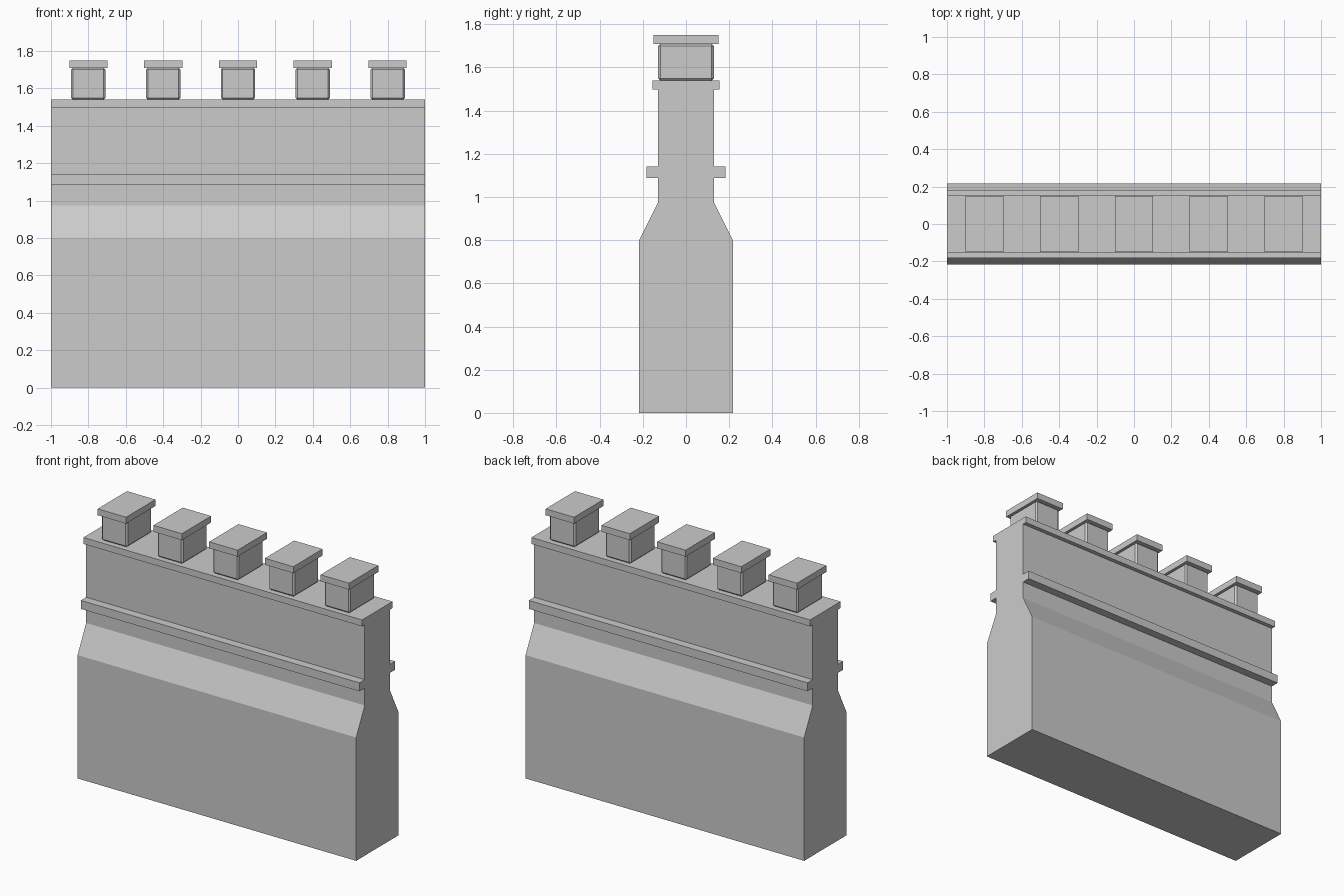
import bpy, bmesh

if "Cube" in bpy.data.objects:
    bpy.data.objects.remove(bpy.data.objects["Cube"])


def finish(name, bm):
    bmesh.ops.recalc_face_normals(bm, faces=bm.faces)
    mesh = bpy.data.meshes.new(name)
    bm.to_mesh(mesh)
    bm.free()
    obj = bpy.data.objects.new(name, mesh)
    bpy.context.collection.objects.link(obj)
    return obj


def box(name, x, y, z, bevel=0):
    """Box from (min, max) ranges, optionally with bevelled edges."""
    bm = bmesh.new()
    bmesh.ops.create_cube(bm, size=1)
    for v in bm.verts:
        v.co = [r[0] if c < 0 else r[1] for c, r in zip(v.co, (x, y, z))]
    if bevel:
        bmesh.ops.bevel(bm, geom=bm.edges[:], offset=bevel, segments=1,
                        profile=0.5, affect='EDGES')
    return finish(name, bm)


def extrude_along_x(name, half_profile, half_length):
    """Mirror a (y, z) half profile across y = 0 and extrude it along x."""
    outline = half_profile + [(-y, z) for y, z in reversed(half_profile)]
    bm = bmesh.new()
    face = bm.faces.new([bm.verts.new((-half_length, y, z)) for y, z in outline])
    ext = bmesh.ops.extrude_face_region(bm, geom=[face], use_keep_orig=True)
    moved = [g for g in ext['geom'] if isinstance(g, bmesh.types.BMVert)]
    bmesh.ops.translate(bm, verts=moved, vec=(2 * half_length, 0, 0))
    return finish(name, bm)


# Wall with thick base and sloped shoulders
extrude_along_x("wall", [(0.217, 0), (0.217, 0.80), (0.129, 0.975), (0.129, 1.5)], 1)

# Ledge strips on both faces
for side, y in (("front", (-0.183, -0.129)), ("back", (0.129, 0.183))):
    box(side + "_ledge", (-1, 1), y, (1.087, 1.142))

# Coping slab along the top
box("coping", (-1, 1), (-0.156, 0.156), (1.498, 1.54))

# Five bevelled merlons with flat caps
for i in range(5):
    x = -0.8 + 0.4 * i
    box(f"merlon_{i + 1}", (x - 0.092, x + 0.092), (-0.129, 0.129), (1.54, 1.71), 0.01)
    box(f"merlon_cap_{i + 1}", (x - 0.102, x + 0.102), (-0.15, 0.15), (1.708, 1.75))
